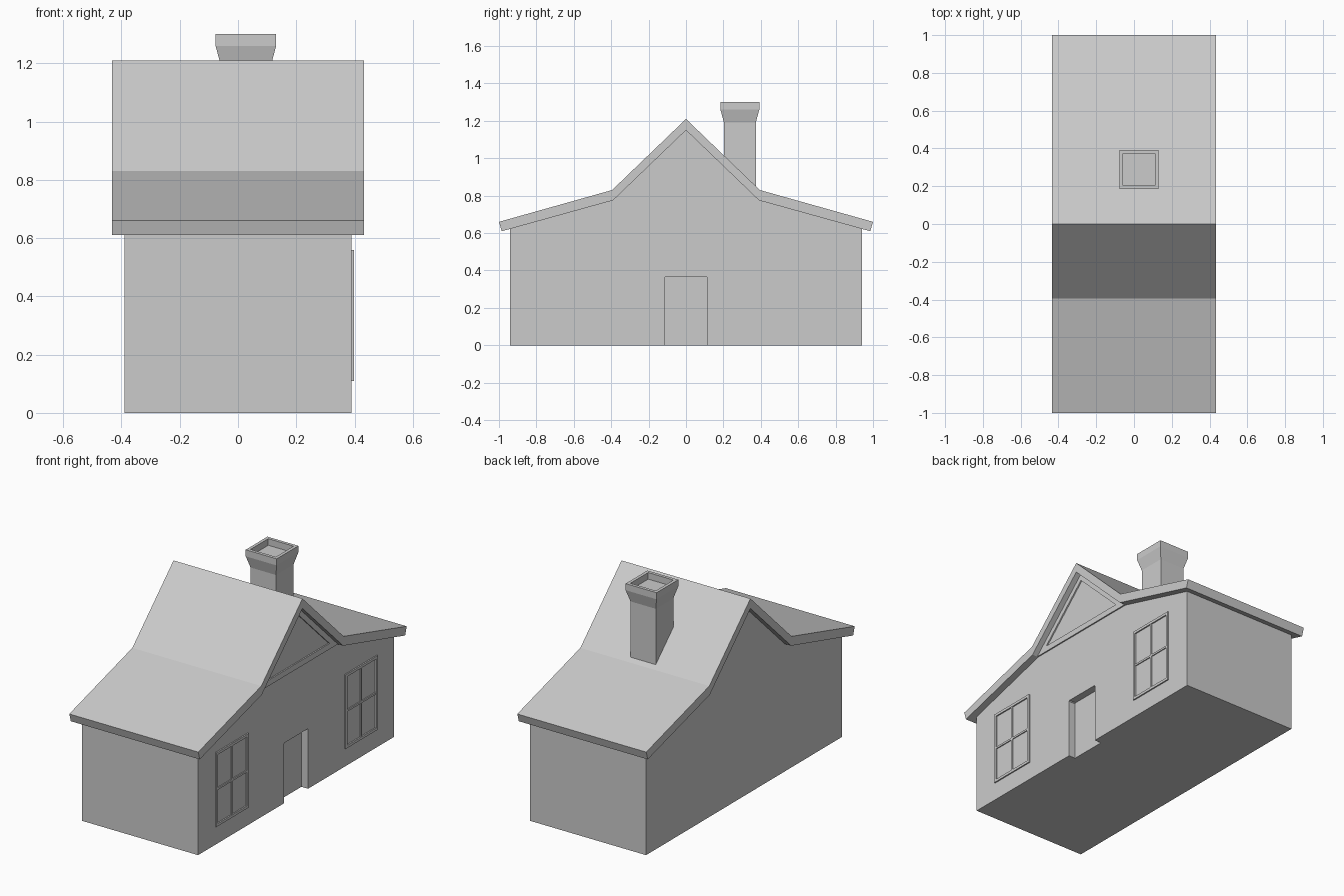
import bpy
import bmesh

if "Cube" in bpy.data.objects:
    bpy.data.objects.remove(bpy.data.objects["Cube"])


def make_object(name, bm):
    bmesh.ops.recalc_face_normals(bm, faces=bm.faces)
    mesh = bpy.data.meshes.new(name)
    bm.to_mesh(mesh)
    bm.free()
    obj = bpy.data.objects.new(name, mesh)
    bpy.context.collection.objects.link(obj)
    return obj


def prism(name, profile, x0, x1):
    """Extrude a (y, z) profile along x."""
    bm = bmesh.new()
    face = bm.faces.new([bm.verts.new((x0, y, z)) for y, z in profile])
    ext = bmesh.ops.extrude_face_region(bm, geom=[face])
    moved = [v for v in ext["geom"] if isinstance(v, bmesh.types.BMVert)]
    bmesh.ops.translate(bm, verts=moved, vec=(x1 - x0, 0, 0))
    return make_object(name, bm)


def mirrored(half):
    """Complete a y-symmetric profile whose last point lies on y = 0."""
    return half + [(-y, z) for y, z in reversed(half[:-1])]


def frame(name, outer, inner, x0, x1):
    """Closed ring between two matching (y, z) outlines."""
    bm = bmesh.new()
    rings = [[bm.verts.new((x, y, z)) for y, z in pts]
             for pts, x in ((outer, x0), (outer, x1), (inner, x1), (inner, x0))]
    n = len(outer)
    for k in range(4):
        a, b = rings[k], rings[(k + 1) % 4]
        for i in range(n):
            j = (i + 1) % n
            bm.faces.new((a[i], a[j], b[j], b[i]))
    return make_object(name, bm)


def rect(y0, y1, z0, z1):
    return [(y0, z0), (y1, z0), (y1, z1), (y0, z1)]


WALL = 0.39

# House body with the doorway recess cut into the right wall
body = prism("house_body", mirrored([(0.94, 0), (0.94, 0.6225), (0.39, 0.776), (0, 1.152)]), -WALL, WALL)
cutter = prism("doorway_cutter",
               mirrored([(0.115, -0.1), (0.115, 0.36), (0.11, 0.365), (0, 0.365)]), WALL - 0.045, WALL + 0.1)
cutter.hide_render = True
cutter.hide_set(True)
cut = body.modifiers.new("doorway", 'BOOLEAN')
cut.operation = 'DIFFERENCE'
cut.solver = 'EXACT'
cut.object = cutter

# Roof slab with a bend on each slope
top = mirrored([(1.0, 0.66), (0.395, 0.83), (0, 1.21)])
under = mirrored([(0.985, 0.61), (0.39, 0.775), (0, 1.15)])
prism("roof", top + under[::-1], -0.433, 0.433)

# Triangular gable trim
frame("gable_trim", [(-0.39, 0.775), (0.39, 0.775), (0, 1.15)],
      [(-0.31, 0.81), (0.31, 0.81), (0, 1.108)], WALL - 0.01, WALL + 0.008)

# Two four-pane windows on the right wall
for side, yc in (("front", -0.62), ("back", 0.62)):
    y0, y1, z0, z1 = yc - 0.155, yc + 0.155, 0.11, 0.56
    t = 0.016
    frame(side + "_window_frame", rect(y0, y1, z0, z1),
          rect(y0 + t, y1 - t, z0 + t, z1 - t), WALL - 0.005, WALL + 0.008)
    prism(side + "_window_upright", rect(yc - 0.006, yc + 0.006, z0 + t, z1 - t), WALL - 0.005, WALL + 0.006)
    prism(side + "_window_crossbar", rect(y0 + t, y1 - t, 0.329, 0.341), WALL - 0.005, WALL + 0.006)

# Flared chimney with a sunken top
bm = bmesh.new()
cx, cy = 0.027, 0.288
rings = []
for h, z in ((0.085, 0.82), (0.085, 1.19), (0.104, 1.26), (0.104, 1.30), (0.085, 1.30), (0.085, 1.26)):
    rings.append([bm.verts.new((cx + sx * h, cy + sy * h, z))
                  for sx, sy in ((-1, -1), (1, -1), (1, 1), (-1, 1))])
for a, b in zip(rings, rings[1:]):
    for i in range(4):
        j = (i + 1) % 4
        bm.faces.new((a[i], a[j], b[j], b[i]))
bm.faces.new(rings[0][::-1])
bm.faces.new(rings[-1])
make_object("chimney", bm)
